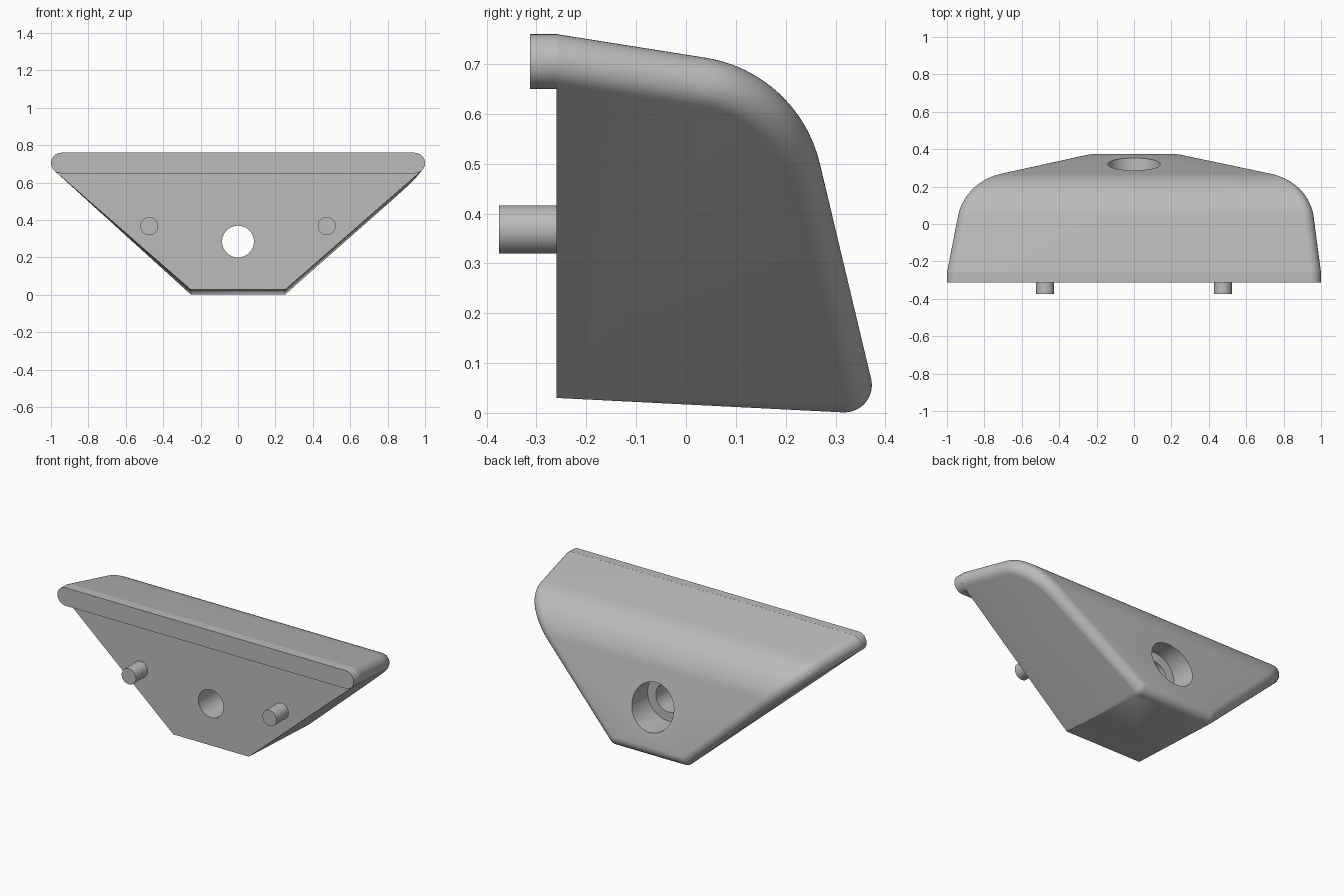
import bpy, bmesh, math
from mathutils import Vector, Matrix

cube = bpy.data.objects.get("Cube")
if cube:
    bpy.data.objects.remove(cube)

grey = bpy.data.materials.new("plain grey")
grey.use_nodes = True
grey.diffuse_color = (0.5, 0.5, 0.5, 1)
grey.node_tree.nodes["Principled BSDF"].inputs["Base Color"].default_value = (0.5, 0.5, 0.5, 1)

R = 0.055          # edge rounding radius
FRONT = -0.26      # front plane of the body
LIP_X, LIP_Z = 0.945, 0.705


def add_object(name, bm):
    bmesh.ops.recalc_face_normals(bm, faces=bm.faces)
    mesh = bpy.data.meshes.new(name)
    bm.to_mesh(mesh)
    bm.free()
    mesh.materials.append(grey)
    ob = bpy.data.objects.new(name, mesh)
    bpy.context.collection.objects.link(ob)
    return ob


def hull(name, points):
    bm = bmesh.new()
    for p in points:
        bm.verts.new(p)
    bmesh.ops.remove_doubles(bm, verts=bm.verts, dist=0.0005)
    res = bmesh.ops.convex_hull(bm, input=bm.verts)
    junk = {g for g in res["geom_interior"] + res["geom_unused"]
            if isinstance(g, bmesh.types.BMVert)}
    bmesh.ops.delete(bm, geom=list(junk), context='VERTS')
    bmesh.ops.dissolve_limit(bm, angle_limit=math.radians(0.3),
                             verts=bm.verts, edges=bm.edges)
    return add_object(name, bm)


def cylinder(name, x, z, radius, y0, y1):
    bm = bmesh.new()
    place = Matrix.Translation((x, (y0 + y1) / 2, z)) @ Matrix.Rotation(math.pi / 2, 4, 'X')
    bmesh.ops.create_cone(bm, cap_ends=True, segments=48, radius1=radius,
                          radius2=radius, depth=y1 - y0, matrix=place)
    return add_object(name, bm)


def ring(center, u, v, n=40):
    return [center + R * (u * math.cos(a) + v * math.sin(a))
            for a in (math.tau * i / n for i in range(n))]


def smooth(ob):
    bpy.ops.object.select_all(action='DESELECT')
    ob.select_set(True)
    bpy.context.view_layer.objects.active = ob
    bpy.ops.object.shade_smooth_by_angle(angle=math.radians(25))


# Body: rounded rim swept along both ends of the side profile
X, Y, Z = Vector((1, 0, 0)), Vector((0, 1, 0)), Vector((0, 0, 1))
corner_x, corner_y, corner_z = 0.23, 0.318, 0.056
arc = [math.radians(81 - 67.2 * i / 20) for i in range(21)]
path = [(0.225 * math.cos(a) - 0.004, 0.225 * math.sin(a) + 0.436, a) for a in arc]

points = []
for side, draft in ((1, 0.05), (-1, -0.025)):
    slope = (LIP_X - corner_x + draft * (corner_y - FRONT)) / (LIP_Z - corner_z)

    def rim_x(y, z):
        return side * (LIP_X + slope * (z - LIP_Z) + draft * (y - FRONT))

    points += ring(Vector((side * LIP_X, FRONT, LIP_Z)), Z, X)
    for y, z, a in path:
        n = Vector((0, math.cos(a), math.sin(a)))
        dy, dz = math.sin(a), -math.cos(a)
        t = Vector((side * (slope * dz + draft * dy), dy, dz)).normalized()
        points += ring(Vector((rim_x(y, z), y, z)), n, t.cross(n))
    # rounded rear corner and sharp lower edge
    corner = Vector((side * corner_x, corner_y, corner_z))
    for i in range(12):
        a = math.pi * i / 12
        points += ring(corner, Z, X * math.cos(a) + Y * math.sin(a))
    points.append(Vector((side * 0.25, corner_y - 0.003, corner_z - R)))
    points.append(Vector((side * 0.255, FRONT, 0.03)))
body = hull("body", points)

# Counterbored screw hole
for radius, y0, y1 in ((0.085, -0.6, 0.6), (0.14, 0.17, 0.6)):
    cutter = cylinder("hole_cutter", 0, 0.285, radius, y0, y1)
    cutter.hide_render = True
    mod = body.modifiers.new("hole", 'BOOLEAN')
    mod.operation = 'DIFFERENCE'
    mod.solver = 'EXACT'
    mod.object = cutter
    bpy.context.view_layer.objects.active = body
    bpy.ops.object.modifier_apply(modifier=mod.name)
    bpy.data.objects.remove(cutter)
smooth(body)

# Lip along the top of the front
lip_points = []
for side in (1, -1):
    for y in (-0.313, FRONT + 0.002):
        lip_points += ring(Vector((side * LIP_X, y, LIP_Z)), Z, X)
smooth(hull("front_lip", lip_points))

# Locating pegs
for name, x in (("left_peg", 0.475), ("right_peg", -0.475)):
    smooth(cylinder(name, x, 0.368, 0.048, -0.375, FRONT + 0.01))
